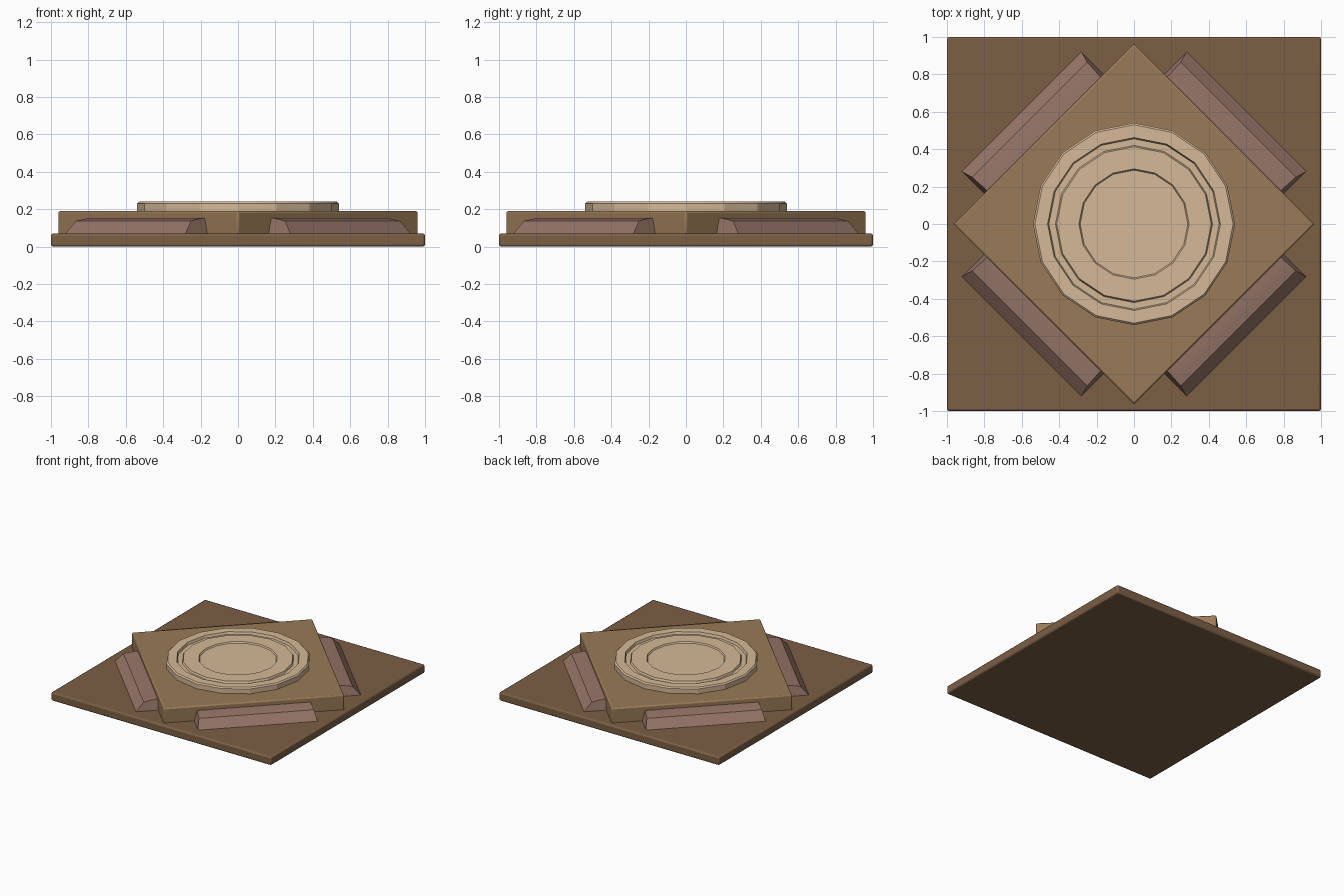
import bpy, bmesh, math
from mathutils import Matrix

if "Cube" in bpy.data.objects:
    bpy.data.objects.remove(bpy.data.objects["Cube"])


def material(name, rgb):
    m = bpy.data.materials.new(name)
    m.diffuse_color = (*rgb, 1)
    m.use_nodes = True
    m.node_tree.nodes["Principled BSDF"].inputs["Base Color"].default_value = m.diffuse_color
    return m


dark_wood = material("dark_wood", (0.20, 0.115, 0.06))
light_wood = material("light_wood", (0.32, 0.195, 0.095))
rose_wood = material("rose_wood", (0.30, 0.175, 0.135))
cream = material("cream", (0.66, 0.48, 0.31))


def finish(bm, name, mat, bevel):
    bmesh.ops.recalc_face_normals(bm, faces=bm.faces)
    me = bpy.data.meshes.new(name)
    bm.to_mesh(me)
    bm.free()
    ob = bpy.data.objects.new(name, me)
    bpy.context.collection.objects.link(ob)
    me.materials.append(mat)
    if bevel:
        mod = ob.modifiers.new("bevel", 'BEVEL')
        mod.width = bevel
        mod.segments = 2
        mod.limit_method = 'ANGLE'
        mod.angle_limit = math.radians(35)
    bpy.ops.object.select_all(action='DESELECT')
    ob.select_set(True)
    bpy.context.view_layer.objects.active = ob
    bpy.ops.object.shade_smooth_by_angle(angle=math.radians(20))
    return ob


def slab(name, side, z0, z1, turn, mat, bevel):
    bm = bmesh.new()
    bmesh.ops.create_cube(bm, size=1, matrix=Matrix.Translation((0, 0, (z0 + z1) / 2))
                          @ Matrix.Rotation(turn, 4, 'Z')
                          @ Matrix.Diagonal((side, side, z1 - z0, 1)))
    return finish(bm, name, mat, bevel)


# Square base and the turned square on top of it
slab("base_plate", 2.0, 0, 0.07, 0, dark_wood, 0.012)
slab("diamond_plate", 1.364, 0.06, 0.19, math.pi / 4, light_wood, 0.01)

# Sloped bars along the four diamond sides: (distance out, height, half length)
section = [(0.64, 0.06, 0.453), (0.85, 0.06, 0.453), (0.85, 0.07, 0.453),
           (0.79, 0.138, 0.435), (0.70, 0.153, 0.43), (0.64, 0.153, 0.43)]
for i, side in enumerate(("back_right", "back_left", "front_left", "front_right")):
    bm = bmesh.new()
    ends = [[bm.verts.new((d, s * t, z)) for d, z, t in section] for s in (-1, 1)]
    for e in ends:
        bm.faces.new(e)
    for k in range(len(section)):
        n = (k + 1) % len(section)
        bm.faces.new((ends[0][k], ends[0][n], ends[1][n], ends[1][k]))
    bm.transform(Matrix.Rotation(math.pi / 4 + i * math.pi / 2, 4, 'Z'))
    finish(bm, side + "_bar", rose_wood, 0)

# Sixteen-sided disc with a ring groove and a sunken centre: (radius, height)
profile = [(0.54, 0.18), (0.54, 0.23), (0.53, 0.24), (0.462, 0.24), (0.455, 0.22),
           (0.42, 0.22), (0.413, 0.235), (0.295, 0.235), (0.288, 0.225)]
N = 16
bm = bmesh.new()
rings = [[bm.verts.new((r * math.cos(2 * math.pi * j / N), r * math.sin(2 * math.pi * j / N), z))
          for j in range(N)] for r, z in profile]
for a, b in zip(rings, rings[1:]):
    for j in range(N):
        n = (j + 1) % N
        bm.faces.new((a[j], a[n], b[n], b[j]))
bm.faces.new(rings[0])
bm.faces.new(rings[-1])
finish(bm, "round_disc", cream, 0)
